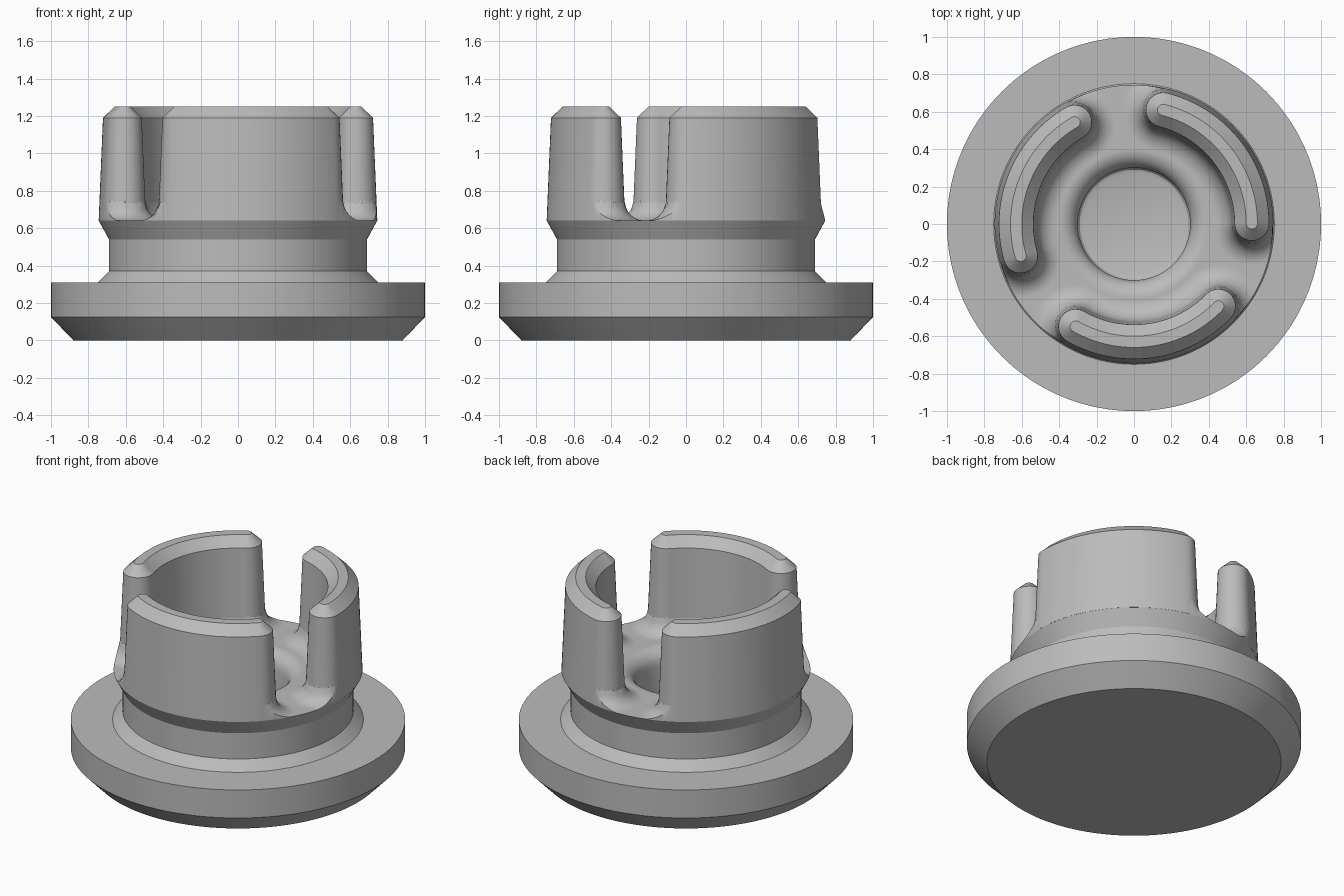
import bpy, bmesh
from math import sin, cos, pi, radians, hypot, sqrt, atan2

if "Cube" in bpy.data.objects:
    bpy.data.objects.remove(bpy.data.objects["Cube"], do_unlink=True)

SEG = 360                       # steps around the body
LEG_ANGLES = [radians(a) for a in (38, 158, 278)]
HALF_SPAN = radians(37.7)       # half the arc between leg end-cap centres
ARC_R = 0.63                    # centre line of each leg
FLOOR = 0.64
FILLET = 0.11
HOLE_R = 0.30

rubber = bpy.data.materials.new("grey rubber")
rubber.use_nodes = True
colour = (0.5, 0.5, 0.5, 1)
rubber.diffuse_color = colour
rubber.node_tree.nodes["Principled BSDF"].inputs["Base Color"].default_value = colour


def finish(bm, name):
    bmesh.ops.recalc_face_normals(bm, faces=bm.faces)
    mesh = bpy.data.meshes.new(name)
    bm.to_mesh(mesh)
    bm.free()
    obj = bpy.data.objects.new(name, mesh)
    bpy.context.collection.objects.link(obj)
    mesh.materials.append(rubber)
    bpy.ops.object.select_all(action='DESELECT')
    obj.select_set(True)
    bpy.context.view_layer.objects.active = obj
    bpy.ops.object.shade_smooth_by_angle(angle=radians(25))
    return obj


def loft(bm, rings):
    """Join closed rings of points and cap both ends."""
    loops = [[bm.verts.new(p) for p in ring] for ring in rings]
    n = len(loops[0])
    for a, b in zip(loops, loops[1:]):
        for i in range(n):
            j = (i + 1) % n
            bm.faces.new((a[i], a[j], b[j], b[i]))
    bm.faces.new(loops[0][::-1])
    bm.faces.new(loops[-1])


def leg_distance(r, t):
    """Distance from a point to the nearest leg wall, zero inside a leg."""
    best = 9
    for c in LEG_ANGLES:
        off = abs(atan2(sin(t - c), cos(t - c)))
        if off <= HALF_SPAN:
            d = abs(r - ARC_R)
        else:
            e = off - HALF_SPAN
            d = hypot(r * cos(e) - ARC_R, r * sin(e))
        best = min(best, d)
    return max(0, best - 0.111)


def quarter(d, radius):
    """Height of a round fillet at distance d from its wall."""
    k = max(0, radius - d)
    return radius - sqrt(max(0, radius * radius - k * k))


def floor_height(r, t):
    return FLOOR + quarter(leg_distance(r, t), FILLET) - quarter(r - HOLE_R, 0.1)


def ring(r, height):
    pts = []
    for i in range(SEG):
        t = 2 * pi * i / SEG
        z = height(r, t) if callable(height) else height
        # the outer wall leans inwards above the floor
        lean = max(0, z - FLOOR) * 0.045 if r > 0.74 else 0
        pts.append(((r - lean) * cos(t), (r - lean) * sin(t), z))
    return pts


# Body: flange, neck, sculpted floor and central recess
profile = [(0.88, 0), (1, 0.125), (1, 0.31), (0.75, 0.31), (0.69, 0.37),
           (0.69, 0.54), (0.744, FLOOR)]
rings = [ring(r, z) for r, z in profile]
STEPS = 60
rings += [ring(0.744 + (HOLE_R - 0.744) * i / STEPS, floor_height) for i in range(STEPS + 1)]
rings += [ring(r, z) for r, z in ((HOLE_R, 0.34), (0.29, 0.327), (0.27, 0.32))]
body = bmesh.new()
loft(body, rings)
bmesh.ops.remove_doubles(body, verts=body.verts, dist=0.00005)
finish(body, "stopper_body")


def leg_outline(centre, w, z, arc=48, cap=16):
    """Curved slot shape with round ends, w wide on each side."""
    def polar(r, t):
        return (r * cos(t), r * sin(t), z)
    pts = []
    for side in (1, -1):
        for i in range(arc + 1):
            t = centre + side * HALF_SPAN * (2 * i / arc - 1)
            pts.append(polar(ARC_R + side * w, t))
        end = centre + side * HALF_SPAN
        for i in range(1, cap):
            a = end + (0 if side > 0 else pi) + pi * i / cap
            pts.append((ARC_R * cos(end) + w * cos(a), ARC_R * sin(end) + w * sin(a), z))
    return pts


# Legs: three curved prongs with tapered walls and chamfered tops
for n, centre in enumerate(LEG_ANGLES):
    leg = bmesh.new()
    loft(leg, [leg_outline(centre, w, z) for w, z in
               ((0.115, FLOOR), (0.092, 1.19), (0.03, 1.25))])
    finish(leg, f"leg_{n + 1}")
